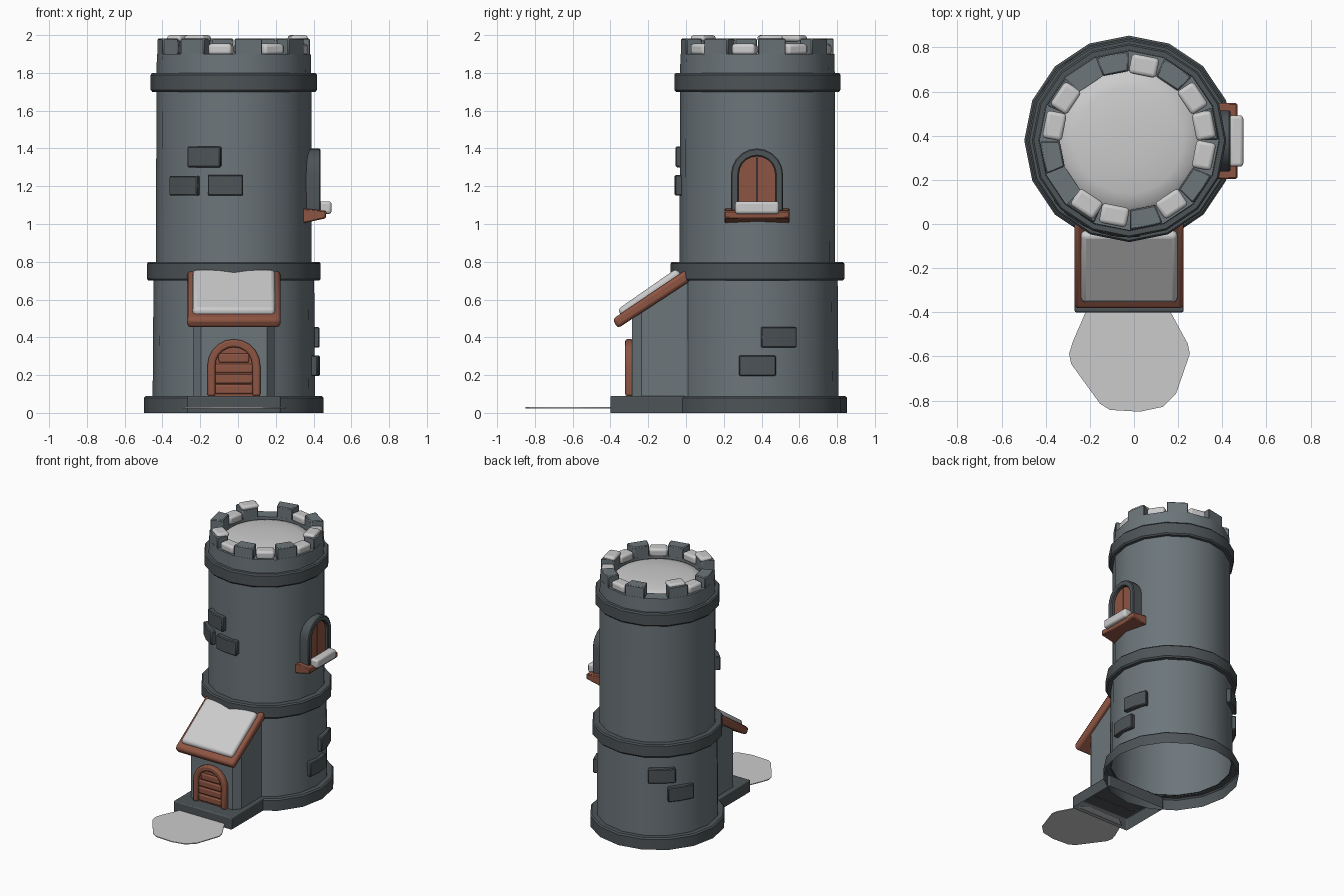
import bpy, bmesh
from math import sin, cos, pi, radians, sqrt

if "Cube" in bpy.data.objects:
    bpy.data.objects.remove(bpy.data.objects["Cube"])

CX, CY = -0.022, 0.378          # tower axis


def material(name, r, g, b):
    m = bpy.data.materials.new(name)
    m.diffuse_color = (r, g, b, 1)
    m.use_nodes = True
    m.node_tree.nodes["Principled BSDF"].inputs["Base Color"].default_value = m.diffuse_color
    return m


STONE = material("stone", 0.15, 0.18, 0.195)
TRIM = material("dark_stone", 0.075, 0.088, 0.095)
WOOD = material("wood", 0.27, 0.09, 0.055)
SNOW = material("snow", 0.72, 0.71, 0.70)


def finish(bm, name, mat, bevel=0, segs=2):
    bmesh.ops.recalc_face_normals(bm, faces=bm.faces)
    me = bpy.data.meshes.new(name)
    bm.to_mesh(me)
    bm.free()
    ob = bpy.data.objects.new(name, me)
    bpy.context.collection.objects.link(ob)
    me.materials.append(mat)
    bpy.ops.object.select_all(action='DESELECT')
    ob.select_set(True)
    bpy.context.view_layer.objects.active = ob
    bpy.ops.object.shade_smooth_by_angle(angle=radians(32))
    if bevel:
        b = ob.modifiers.new("bevel", 'BEVEL')
        b.width, b.segments = bevel, segs
        b.limit_method = 'ANGLE'
        b.angle_limit = radians(35)
    return ob


def revolve(name, profile, mat, n=16):
    """Open shell of revolution about the tower axis."""
    bm = bmesh.new()
    rings = [[bm.verts.new((CX + r * cos(2 * pi * i / n), CY + r * sin(2 * pi * i / n), z))
              for i in range(n)] for r, z in profile]
    for a, b in zip(rings, rings[1:]):
        for i in range(n):
            j = (i + 1) % n
            bm.faces.new((a[i], a[j], b[j], b[i]))
    if profile[-1][0] < 0.3:
        bm.faces.new(rings[-1])
    return finish(bm, name, mat)


def prism(name, pts, axis, a, b, mat, bevel=0, segs=2, open_bottom=False):
    """Extrude a 2D outline along an axis from a to b."""
    def place(p, t):
        return {'x': (t, p[0], p[1]), 'y': (p[0], t, p[1]), 'z': (p[0], p[1], t)}[axis]
    bm = bmesh.new()
    A = [bm.verts.new(place(p, a)) for p in pts]
    B = [bm.verts.new(place(p, b)) for p in pts]
    if not open_bottom:
        bm.faces.new(A)
    bm.faces.new(B)
    for i in range(len(pts)):
        j = (i + 1) % len(pts)
        bm.faces.new((A[i], A[j], B[j], B[i]))
    return finish(bm, name, mat, bevel, segs)


def rect(x0, x1, y0, y1):
    return [(x0, y0), (x1, y0), (x1, y1), (x0, y1)]


def arch(c, half, z0, spring, n=10):
    return [(c + half, z0)] + [(c + half * cos(pi * i / n), spring + half * sin(pi * i / n))
                               for i in range(n + 1)] + [(c - half, z0)]


def arc_block(name, ang, width, r0, r1, z0, z1, mat, n=1, bevel=0.006):
    """Block following the tower wall, centred on an angle in degrees."""
    angs = [radians(ang - width / 2 + width * i / n) for i in range(n + 1)]
    pts = [(CX + r1 * cos(t), CY + r1 * sin(t)) for t in angs]
    pts += [(CX + r0 * cos(t), CY + r0 * sin(t)) for t in reversed(angs)]
    return prism(name, pts, 'z', z0, z1, mat, bevel, 1)


# Tower shell and bands
revolve("tower_base", [(.475, 0), (.475, .08), (.465, .09), (.42, .09)], TRIM)
revolve("lower_wall", [(.43, .085), (.425, .72)], STONE)
revolve("upper_wall", [(.412, .78), (.41, 1.72)], STONE)
for nm, r, z0, z1, ri in (("middle_band", .46, .70, .80, .405), ("upper_band", .44, 1.70, 1.80, .40)):
    revolve(nm, [(ri, z0), (r - .008, z0), (r, z0 + .01), (r, z1 - .01), (r - .008, z1), (ri, z1)], TRIM)

# Battlements
revolve("parapet", [(.41, 1.79), (.407, 1.90), (.315, 1.90), (.315, 1.84)], STONE)
for k in range(8):
    arc_block("merlon", 11.25 + 45 * k, 21.5, .315, .405, 1.89, 1.982, STONE)
revolve("top_snow", [(.325, 1.86), (.30, 1.885), (.24, 1.90), (.12, 1.91), (.04, 1.912)], SNOW, 32)
for ang, z0, z1 in ([(a, 1.965, 2.0) for a in (11.25, 146.25, 236.25)] +
                    [(a, 1.895, 1.955) for a in (258.75, 303.75, 348.75, 33.75, 78.75, 168.75)]):
    t = radians(ang)
    pts = [(CX + (.345 + u) * cos(t) - v * sin(t), CY + (.345 + u) * sin(t) + v * cos(t))
           for u, v in rect(-.045, .045, -.063, .063)]
    prism("snow_lump", pts, 'z', z0, z1, SNOW, .017, 3)

# Raised bricks: angle, z range, base radius
for ang, z0, z1, r in ((248, 1.30, 1.41, .41), (231, 1.15, 1.255, .41), (264, 1.15, 1.26, .41),
                       (15, .345, .455, .425), (0, .195, .305, .425),
                       (129, .50, .61, .425), (147, .355, .465, .425)):
    arc_block("brick", ang, 25, r - .03, r + .03, z0, z1, TRIM, 2)

# Porch base and walls
prism("porch_base", rect(CX - .247, CX + .247, -.40, 0), 'z', 0, .09, TRIM, .008, open_bottom=True)
bm = bmesh.new()
line = [(-.215, .01), (-.215, -.235), (-.175, -.287), (.175, -.287), (.215, -.235), (.215, .01)]
low = [bm.verts.new((CX + x, y, .085)) for x, y in line]
high = [bm.verts.new((CX + x, y, .705 + .65 * y)) for x, y in line]
for i in range(5):
    bm.faces.new((low[i], low[i + 1], high[i + 1], high[i]))
finish(bm, "porch_walls", STONE)

# Porch roof with snow
prism("porch_roof", [(-.388, .497), (-.362, .447), (.025, .70), (-.002, .757)], 'x',
      CX - .247, CX + .247, WOOD, .018)
prism("roof_snow", [(-.335, .50), (-.362, .548), (-.05, .765), (-.015, .715)], 'x',
      CX - .218, CX + .218, SNOW, .022, 3)

# Door
prism("door_frame", arch(CX, .14, .09, .25) + arch(CX, .098, .09, .25)[::-1], 'y',
      -.322, -.28, WOOD, .01)
prism("door_panel", arch(CX, .11, .09, .25), 'y', -.296, -.28, WOOD)
for z in (.125, .18, .235, .29):
    h = .1 if z < .24 else sqrt(.1 ** 2 - (z - .23) ** 2)
    prism("door_plank", rect(CX - h, CX + h, z - .024, z + .024), 'y', -.31, -.29, WOOD, .008)

# Window with shutters, sill and snow
WY = CY - .002
prism("window_frame", arch(WY, .138, 1.06, 1.262) + arch(WY, .097, 1.06, 1.262)[::-1], 'x',
      .33, .437, TRIM, .006, 1)
for s in (-1, 1):
    quarter = [(WY + s * .003, 1.06), (WY + s * .1, 1.06)]
    quarter += [(WY + s * .1 * cos(pi * i / 12), 1.262 + .1 * sin(pi * i / 12)) for i in range(6)]
    quarter += [(WY + s * .003, 1.362)]
    prism("shutter", quarter, 'x', .36, .412, WOOD)
prism("window_back", rect(WY - .02, WY + .02, 1.06, 1.35), 'x', .36, .402, TRIM)
prism("window_sill", [(.34, 1.083), (.468, 1.07), (.466, 1.03), (.34, 1.003)], 'y',
      WY - .172, WY + .172, WOOD, .006, 1)
prism("sill_snow", rect(.43, .495, 1.053, 1.12), 'y', WY - .116, WY + .116, SNOW, .015, 3)

# Snow patch on the ground
patch = [(-.217, -.394), (-.276, -.53), (-.294, -.588), (-.285, -.633), (-.154, -.814), (-.109, -.842),
         (.027, -.85), (.131, -.828), (.19, -.77), (.253, -.588), (.244, -.543), (.163, -.394),
         (.10, -.34), (-.15, -.34)]
prism("snow_patch", patch, 'z', .024, .03, SNOW)
